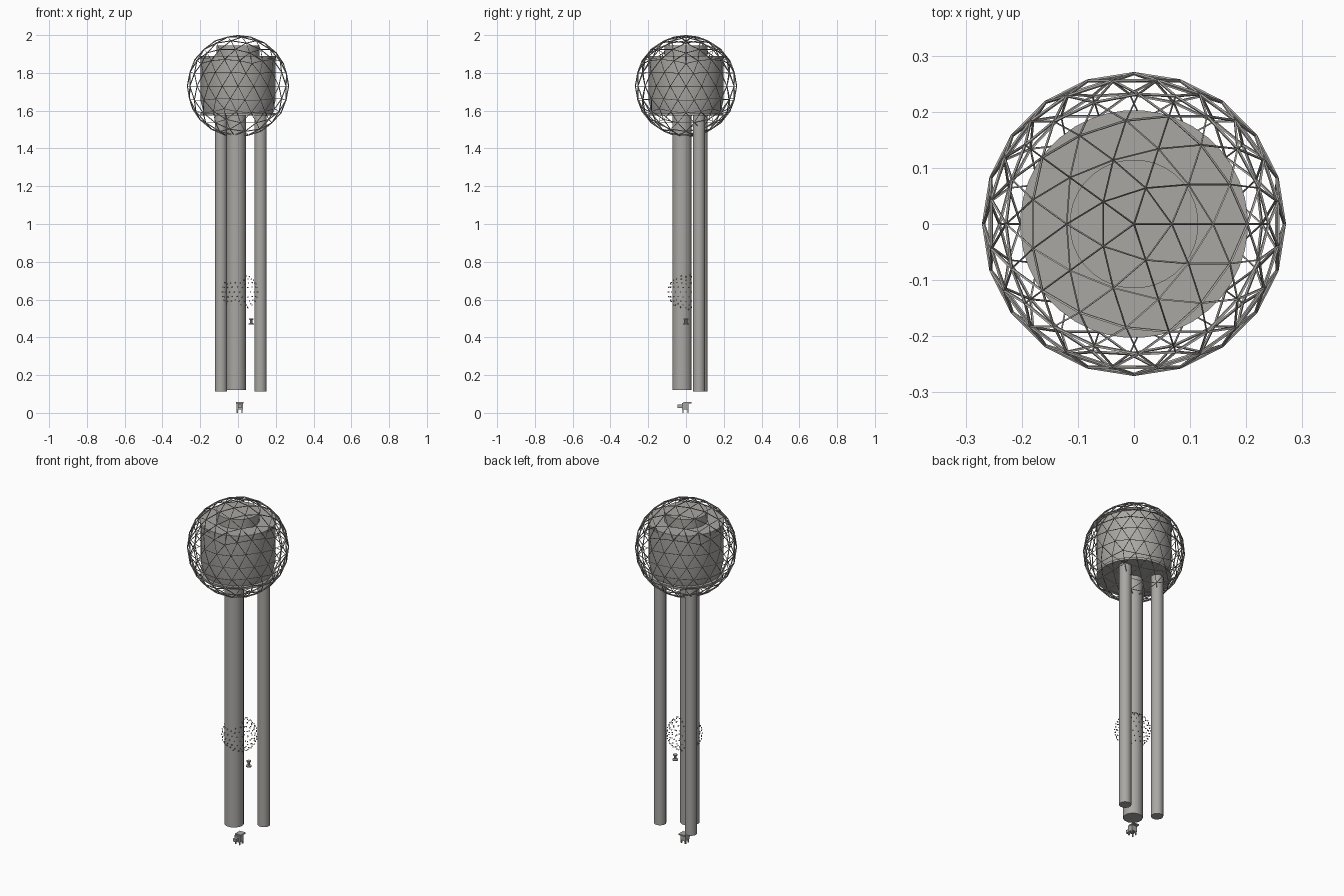
import bpy, bmesh, math
from mathutils import Matrix, Vector

if "Cube" in bpy.data.objects:
    bpy.data.objects.remove(bpy.data.objects["Cube"], do_unlink=True)


def material(name, color):
    mat = bpy.data.materials.new(name)
    mat.use_nodes = True
    mat.diffuse_color = color
    mat.node_tree.nodes["Principled BSDF"].inputs["Base Color"].default_value = color
    return mat


GREY = material("warm grey", (0.40, 0.39, 0.37, 1))


def finish(name, bm, smooth=False):
    """Turn a bmesh into a named grey object."""
    mesh = bpy.data.meshes.new(name)
    bm.to_mesh(mesh)
    bm.free()
    mesh.materials.append(GREY)
    obj = bpy.data.objects.new(name, mesh)
    bpy.context.collection.objects.link(obj)
    if smooth:
        bpy.ops.object.select_all(action="DESELECT")
        obj.select_set(True)
        bpy.context.view_layer.objects.active = obj
        bpy.ops.object.shade_smooth_by_angle(angle=math.radians(35))
    return obj


def lathe(name, profile, sides, x=0, y=0):
    """Closed solid turned round a vertical axis from (radius, z) points."""
    bm = bmesh.new()
    rings = []
    for r, z in profile:
        ring = []
        for i in range(sides):
            a = math.tau * (i + 0.5) / sides
            ring.append(bm.verts.new((x + r * math.cos(a), y + r * math.sin(a), z)))
        rings.append(ring)
    for low, high in zip(rings, rings[1:]):
        for i in range(sides):
            j = (i + 1) % sides
            bm.faces.new((low[i], low[j], high[j], high[i]))
    bm.faces.new(rings[0][::-1])
    bm.faces.new(rings[-1])
    return finish(name, bm, True)


def box(name, low, high):
    low, high = Vector(low), Vector(high)
    bm = bmesh.new()
    place = Matrix.Translation((low + high) / 2) @ Matrix.Diagonal((*(high - low), 1))
    bmesh.ops.create_cube(bm, size=1, matrix=place)
    return finish(name, bm)


# Support columns
for name, x, y, r, bottom in (("main_column", -0.01, -0.021, 0.053, 0.12),
                              ("left_rear_column", 0.119, 0.069, 0.033, 0.113),
                              ("right_rear_column", -0.09, 0.083, 0.033, 0.113)):
    lathe(name, [(r, bottom), (r, 1.585)], 12, x, y)

# Drum inside the dome, with floor disc, roof rim and raised cap
lathe("drum_body", [(0.182, 1.585), (0.198, 1.65), (0.198, 1.88)], 40)
lathe("drum_floor", [(0.2, 1.575), (0.2, 1.588)], 40)
lathe("drum_roof", [(0.203, 1.876), (0.203, 1.89)], 40)
lathe("roof_cap", [(0.115, 1.885), (0.115, 1.945)], 32)

# Geodesic lattice sphere
bm = bmesh.new()
bmesh.ops.create_icosphere(bm, subdivisions=3, radius=0.268,
                           matrix=Matrix.Translation((0, 0, 1.73)))
lattice = finish("geodesic_lattice", bm)
wire = lattice.modifiers.new("struts", "WIREFRAME")
wire.thickness = 0.006
wire.offset = 0
wire.use_even_offset = False

# Floating sphere of tiny nodes
guide = bmesh.new()
bmesh.ops.create_icosphere(guide, subdivisions=3, radius=0.095)
bm = bmesh.new()
for v in guide.verts:
    bmesh.ops.create_icosphere(bm, subdivisions=1, radius=0.004,
                               matrix=Matrix.Translation(v.co + Vector((0.01, 0, 0.64))))
guide.free()
finish("node_cloud", bm)

# Small flanged connector
lathe("connector", [(0.016, 0.467), (0.016, 0.472), (0.007, 0.476),
                    (0.007, 0.492), (0.013, 0.495), (0.013, 0.5)], 10, 0.07, 0)

# Small fitting at the foot: body, side arm, top plate and legs
box("fitting_body", (-0.008, -0.02, 0.018), (0.026, 0.014, 0.052))
box("fitting_arm", (0, -0.045, 0.026), (0.018, -0.018, 0.044))
box("fitting_plate", (-0.01, -0.012, 0.051), (0.028, 0.03, 0.058))
for side, x in (("right", -0.004), ("left", 0.022)):
    for end, y in (("front", -0.015), ("rear", 0.01)):
        box(f"fitting_leg_{end}_{side}", (x - 0.003, y - 0.003, 0), (x + 0.003, y + 0.003, 0.02))
